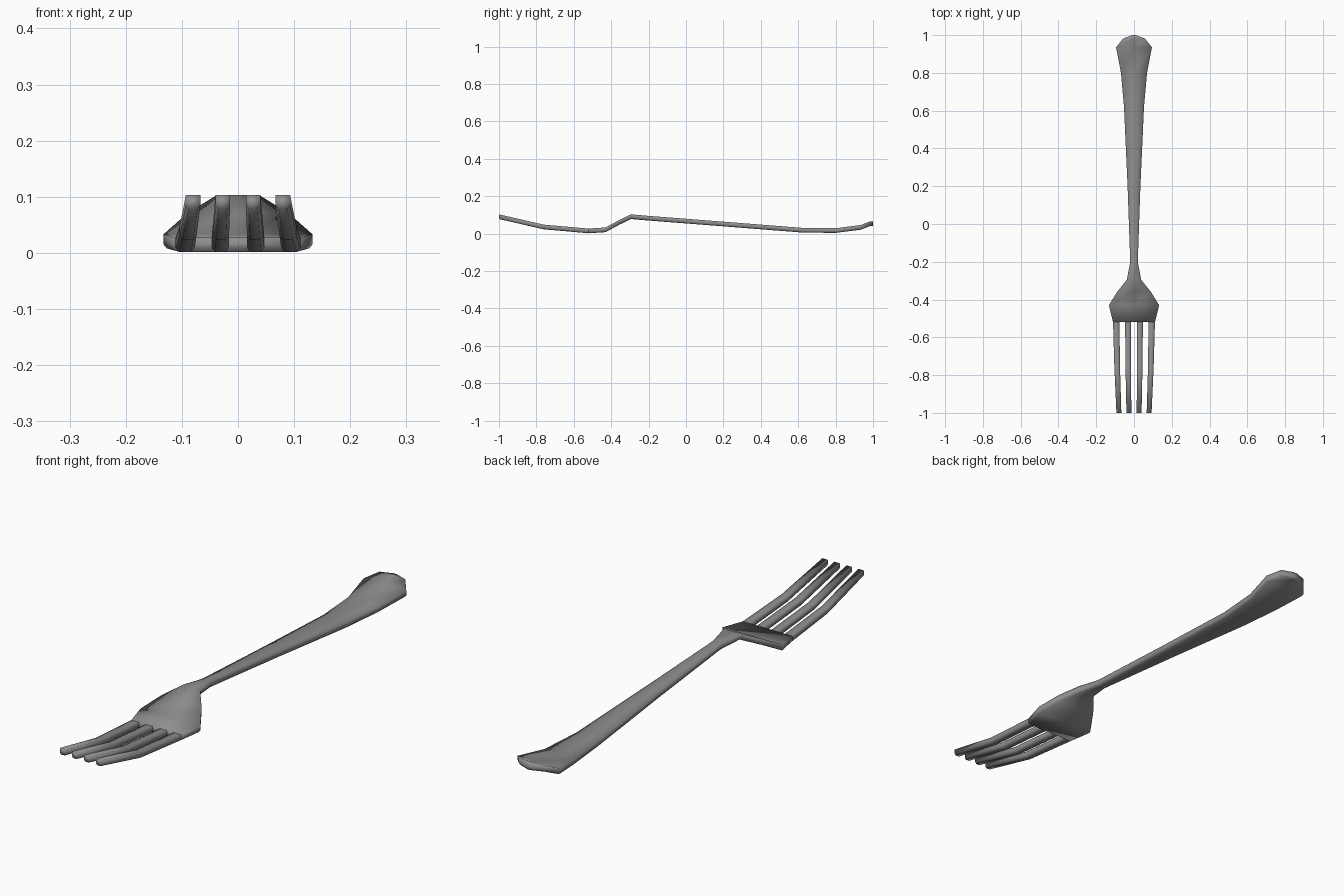
import bpy, bmesh

if "Cube" in bpy.data.objects:
    bpy.data.objects.remove(bpy.data.objects["Cube"])

T = 0.025  # metal thickness
steel = bpy.data.materials.new("dark_steel")
steel.diffuse_color = (0.27, 0.27, 0.27, 1)
steel.use_nodes = True
steel.node_tree.nodes["Principled BSDF"].inputs["Base Color"].default_value = steel.diffuse_color


def loft(name, stations, cap_start=True):
    """Sweep a flat bar with a chamfered underside; station = y, x left, x right, top z."""
    bm = bmesh.new()
    rings = []
    for y, x0, x1, z in stations:
        c = min(0.006, (x1 - x0) * 0.2)
        xm = (x0 + x1) / 2
        section = [(x0, z), (xm, z), (x1, z), (x1, z - T * 0.7),
                   (x1 - c, z - T), (xm, z - T), (x0 + c, z - T), (x0, z - T * 0.7)]
        rings.append([bm.verts.new((x, y, h)) for x, h in section])
    n = len(rings[0])
    for a, b in zip(rings, rings[1:]):
        for i in range(n):
            j = (i + 1) % n
            bm.faces.new((a[i], a[j], b[j], b[i]))
    if cap_start:
        bm.faces.new(rings[0])
    bm.faces.new(rings[-1])
    bmesh.ops.recalc_face_normals(bm, faces=bm.faces)
    for face in bm.faces:
        face.smooth = True
    mesh = bpy.data.meshes.new(name)
    bm.to_mesh(mesh)
    bm.free()
    mesh.materials.append(steel)
    obj = bpy.data.objects.new(name, mesh)
    bpy.context.collection.objects.link(obj)
    return obj


# Handle and bowl: y, half width, top z
profile = [(-0.52, 0.111, 0.027), (-0.43, 0.133, 0.033), (-0.36, 0.09, 0.071),
           (-0.295, 0.038, 0.103), (-0.20, 0.020, 0.095), (0.20, 0.034, 0.064),
           (0.62, 0.053, 0.031), (0.80, 0.069, 0.029), (0.935, 0.095, 0.046),
           (0.982, 0.058, 0.065), (1.0, 0.008, 0.065)]
loft("handle_and_bowl", [(y, -w, w, z) for y, w, z in profile])

# Tines: x range at root, middle and tip, mirrored to both sides
tines = {"inner_tine": [(0.016, 0.047), (0.016, 0.045), (0.014, 0.040)],
         "outer_tine": [(0.077, 0.111), (0.074, 0.104), (0.067, 0.093)]}
path = [(-0.52, 0.027), (-0.76, 0.048), (-1.0, 0.103)]
for name, spans in tines.items():
    for side, suffix in ((1, "right"), (-1, "left")):
        stations = []
        for (y, z), span in zip(path, spans):
            a, b = sorted(side * x for x in span)
            stations.append((y, a, b, z))
        loft(f"{name}_{suffix}", stations, cap_start=False)
